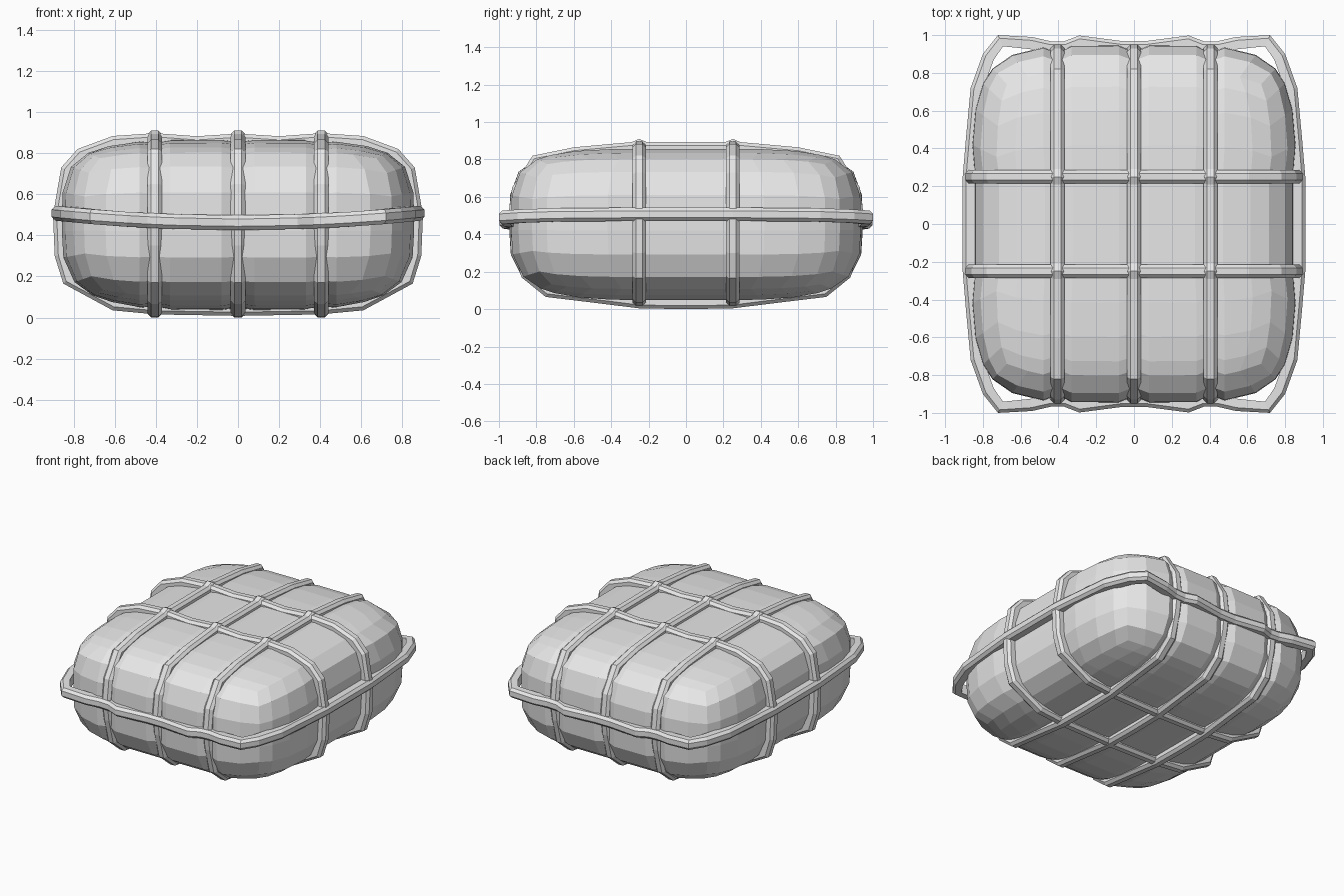
import bpy, bmesh
from mathutils import Vector

cube = bpy.data.objects.get("Cube")
if cube:
    bpy.data.objects.remove(cube, do_unlink=True)

grey = bpy.data.materials.new("plain grey")
grey.use_nodes = True
colour = (0.8, 0.8, 0.8, 1)
grey.diffuse_color = colour
grey.node_tree.nodes["Principled BSDF"].inputs["Base Color"].default_value = colour

STRAPS_X = (-0.405, 0, 0.405)
STRAPS_Y = (-0.25, 0.25)
MID = 0.45


def finish(bm, name):
    bmesh.ops.recalc_face_normals(bm, faces=bm.faces)
    mesh = bpy.data.meshes.new(name)
    bm.to_mesh(mesh)
    bm.free()
    mesh.materials.append(grey)
    obj = bpy.data.objects.new(name, mesh)
    bpy.context.collection.objects.link(obj)


# Bundle: a box sliced along the straps, rounded off and pinched under them
def build_bundle():
    half = Vector((0.86, 0.945, 0.415))
    cuts = ((0, 0.08, 0.33, 0.405, 0.48, 0.68), (0.25, 0.42, 0.62, 0.8), (0.03, 0.16, 0.3))
    bm = bmesh.new()
    bmesh.ops.create_cube(bm, size=2)
    for v in bm.verts:
        v.co = Vector([a * b for a, b in zip(v.co, half)])
    for axis, values in enumerate(cuts):
        normal = Vector((0, 0, 0))
        normal[axis] = 1
        for c in sorted({s * c for c in values for s in (-1, 1)}):
            bmesh.ops.bisect_plane(bm, geom=bm.verts[:] + bm.edges[:] + bm.faces[:],
                                   plane_co=normal * c, plane_no=normal)
    for v in bm.verts:
        old = v.co.copy()
        x, y, z = (abs(a / b) for a, b in zip(old, half))
        n = 4.2 if old.z > 0 else 3.6
        plan = (x ** 5 + y ** 5) ** 0.2
        v.co = old / (plan ** n + z ** n) ** (1 / n)
        if abs(old.x) < 0.5:
            v.co.x = old.x
        if abs(old.y) < 0.3:
            v.co.y = old.y
        if any(abs(old.x - s) < 0.01 for s in STRAPS_X):
            v.co.y *= 0.965
            v.co.z *= 0.975
        if any(abs(old.y - s) < 0.01 for s in STRAPS_Y):
            v.co.x *= 0.98
        v.co.z += MID
    finish(bm, "bundle")


# Strap: a bevelled section swept round a closed path lying across one axis
def build_strap(name, path, axis):
    section = ((0, -0.018), (0, 0.018), (-0.018, 0.036), (-0.065, 0.036),
               (-0.065, -0.036), (-0.018, -0.036))
    side = Vector((0, 0, 0))
    side[axis] = 1
    bm = bmesh.new()
    rings = []
    for i, p in enumerate(path):
        before = (p - path[i - 1]).normalized()
        after = (path[(i + 1) % len(path)] - p).normalized()
        out = (before + after).cross(side).normalized()
        centre = Vector((0, 0, MID))
        centre[axis] = p[axis]
        if out.dot(p - centre) < 0:
            out.negate()
        rings.append([bm.verts.new(p + out * d + side * w) for d, w in section])
    for i, ring in enumerate(rings):
        nxt = rings[(i + 1) % len(rings)]
        for j in range(len(ring)):
            k = (j + 1) % len(ring)
            bm.faces.new((ring[j], ring[k], nxt[k], nxt[j]))
    finish(bm, name)


def mirrored(half):
    # half runs from one end of the mirror line to the other
    return half + [(-a, b) for a, b in reversed(half) if a > 0]


build_bundle()

# Straps running front to back, raised where they cross the others
long_loop = mirrored([(0, 0), (0.25, 0.004), (0.5, 0.035), (0.75, 0.065), (0.88, 0.17),
                      (0.93, 0.35), (0.95, 0.5), (0.93, 0.65), (0.82, 0.82), (0.6, 0.865),
                      (0.29, 0.893), (0.25, 0.91), (0.21, 0.893), (0, 0.893)])
for x, label in zip(STRAPS_X, ("right", "middle", "left")):
    build_strap("long_strap_" + label, [Vector((x, a, b)) for a, b in long_loop], 0)

# Straps running side to side
cross_loop = mirrored([(0, 0.008), (0.4, 0.015), (0.61, 0.035), (0.85, 0.165), (0.892, 0.3),
                       (0.9, 0.5), (0.86, 0.73), (0.78, 0.82), (0.61, 0.883), (0.405, 0.897),
                       (0.2, 0.882), (0, 0.895)])
for y, label in zip(STRAPS_Y, ("front", "back")):
    build_strap("cross_strap_" + label, [Vector((a, y, b)) for a, b in cross_loop], 1)

# Girdle round the waist, bulging between the straps and rising at the sides
quarter = [(0, 0.968), (0.06, 0.968), (0.29, 0.998), (0.37, 0.967), (0.44, 0.967), (0.54, 0.99),
           (0.72, 1.0), (0.8, 0.9), (0.865, 0.72), (0.89, 0.45), (0.907, 0.25)]
right_half = quarter + [(a, -b) for a, b in reversed(quarter)]
girdle = mirrored(right_half)
build_strap("waist_strap", [Vector((a, b, 0.462 + 0.055 * a * a)) for a, b in girdle], 2)
